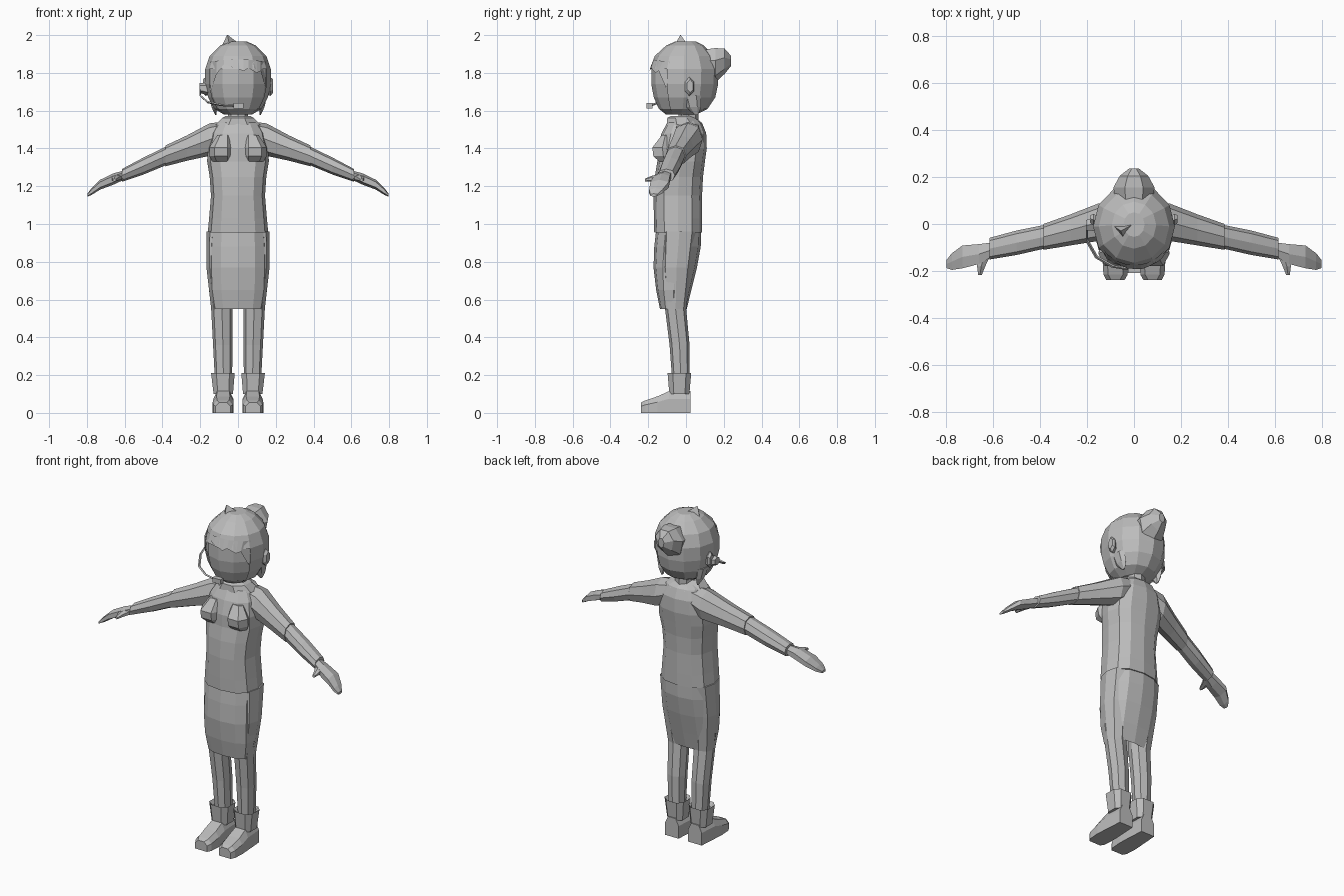
import bpy, bmesh, math
from mathutils import Vector

grey = bpy.data.materials.new("plain grey")
grey.diffuse_color = (0.5, 0.5, 0.5, 1)


def finish(name, bm, mirror=False):
    me = bpy.data.meshes.new(name)
    bm.to_mesh(me)
    bm.free()
    me.materials.append(grey)
    ob = bpy.data.objects.new(name, me)
    bpy.context.collection.objects.link(ob)
    if mirror:
        m = ob.modifiers.new("mirror", 'MIRROR')
        m.use_mirror_merge = False
    return ob


def oval(axis, pos, a, b, ra, rb, n, p=2.0, phase=0.0):
    """Closed super-ellipse ring on the plane axis = pos; a, b are the other two axes in order."""
    pts = []
    for i in range(n):
        t = 2 * math.pi * (i + phase) / n - math.pi / 2
        c, s = math.cos(t), math.sin(t)
        u = a + ra * math.copysign(abs(c) ** (2 / p), c)
        v = b + rb * math.copysign(abs(s) ** (2 / p), s)
        pts.append({'x': (pos, u, v), 'y': (u, pos, v), 'z': (u, v, pos)}[axis])
    return pts


def loft(name, rings, caps=(True, True), mirror=False, drop=None):
    bm = bmesh.new()
    vs = [[bm.verts.new(p) for p in r] for r in rings]
    n = len(vs[0])
    for r0, r1 in zip(vs, vs[1:]):
        for i in range(n):
            j = (i + 1) % n
            bm.faces.new((r0[i], r0[j], r1[j], r1[i]))
    if caps[0]:
        bm.faces.new(vs[0])
    if caps[1]:
        bm.faces.new(vs[-1])
    bmesh.ops.recalc_face_normals(bm, faces=bm.faces)
    if drop:
        gone = [f for f in bm.faces if drop(f.calc_center_median())]
        bmesh.ops.delete(bm, geom=gone, context='FACES')
    return finish(name, bm, mirror)


def stack(rows, n, p=2.0, phase=0.0, s=1.0):
    """Horizontal rings from rows of (z, half width, front y, back y)."""
    return [oval('z', z, 0, (f + b) / 2, hx * s, (b - f) / 2 * s, n, p, phase) for z, hx, f, b in rows]


def series(axis, rows, n, p=2.0, phase=0.0):
    return [oval(axis, *r, n, p, phase) for r in rows]


def block(name, lo, hi, mirror=False):
    bm = bmesh.new()
    bmesh.ops.create_cube(bm, size=1)
    for v in bm.verts:
        v.co = Vector([(l + h) / 2 + c * (h - l) for l, h, c in zip(lo, hi, v.co)])
    return finish(name, bm, mirror)


# head: hair shell with the face area opened, and the face inside it
head = [(1.967, .045, -.055, .05), (1.945, .095, -.105, .095), (1.89, .15, -.165, .145),
        (1.82, .174, -.192, .172), (1.74, .174, -.192, .17), (1.67, .158, -.178, .155),
        (1.61, .125, -.15, .115), (1.58, .075, -.11, .055)]
loft("hair", stack(head, 12),
     drop=lambda c: c.y < -.08 and abs(c.x) < .13 and c.z < 1.82)
loft("face", stack(head, 12, s=.955))


# fringe: zigzag strip following the front of the head
def front_y(x, z):
    for (z1, h1, f1, b1), (z0, h0, f0, b0) in zip(head, head[1:]):
        if z0 <= z <= z1:
            t = (z - z0) / (z1 - z0)
            h, f, b = h0 + (h1 - h0) * t, f0 + (f1 - f0) * t, b0 + (b1 - b0) * t
            return (f + b) / 2 - (b - f) / 2 * math.sqrt(max(0, 1 - (x / h) ** 2)) - .003


bm = bmesh.new()
zig = [(-.145, 1.70), (-.115, 1.79), (-.075, 1.845), (-.03, 1.83), (.03, 1.81), (.055, 1.825),
       (.1, 1.80), (.12, 1.81), (.145, 1.72)]
cols = [[bm.verts.new((x, front_y(x, h), h)) for h in (1.875 - abs(x) * .1, z)] for x, z in zig]
for a, b in zip(cols, cols[1:]):
    bm.faces.new((a[0], a[1], b[1], b[0]))
finish("fringe", bm)

# bun, top tuft, side locks
loft("hair_bun", series('y', [(.09, 0, 1.845, .08, .085), (.155, 0, 1.845, .09, .096),
                              (.205, 0, 1.865, .062, .07), (.237, 0, 1.865, .02, .03)], 7))
loft("hair_tuft", [[(-.085, -.01, 1.945), (-.045, -.06, 1.945), (.005, .005, 1.955)],
                   [(-.058, -.028, 2.0), (-.056, -.031, 2.0), (-.053, -.028, 2.0)]])
loft("side_lock", series('z', [(1.68, .135, .03, .022, .05), (1.62, .125, .04, .018, .04),
                               (1.578, .118, .055, .004, .01)], 6), mirror=True)

# ears and headset
loft("ear", series('x', [(.15, .015, 1.725, .02, .04), (.172, .018, 1.728, .028, .05),
                         (.186, .022, 1.73, .018, .035)], 6), mirror=True)
loft("headset_earpiece", series('x', [(-.16, .0, 1.715, .035, .035),
                                      (-.205, -.005, 1.72, .025, .025)], 6))
boom = [(-.20, -.01, 1.715), (-.20, -.07, 1.68), (-.16, -.14, 1.645), (-.09, -.18, 1.63), (0, -.195, 1.625)]
loft("headset_boom", [[(x + .005 * dx, y + .005 * dx, z + .006 * dz)
                       for dx, dz in ((-1, 0), (0, -1), (1, 0), (0, 1))] for x, y, z in boom])
block("microphone", (-.025, -.208, 1.612), (.028, -.178, 1.64))

# neck and collar
loft("neck", stack([(1.50, .06, -.05, .065), (1.62, .05, -.035, .065)], 8))
loft("collar", stack([(1.525, .13, -.11, .09), (1.562, .09, -.105, .055), (1.572, .07, -.085, .045),
                      (1.54, .055, -.055, .04)], 8, phase=.5), caps=(False, False))

# torso, with the jacket hem slightly outside the skirt
loft("jacket", stack([(1.555, .07, -.075, .06), (1.535, .11, -.10, .085), (1.48, .143, -.13, .107),
                      (1.40, .162, -.152, .11), (1.33, .163, -.152, .10), (1.25, .15, -.165, .09),
                      (1.15, .143, -.172, .085), (1.03, .153, -.17, .086), (.955, .16, -.168, .086)],
                     12, 2.5))
loft("chest", series('z', [(1.47, .075, -.11, .035, .02), (1.405, .09, -.125, .062, .06),
                           (1.36, .09, -.12, .062, .06), (1.33, .085, -.11, .05, .035)],
                     6, 2.4, .5), mirror=True)
loft("skirt", stack([(.97, .15, -.158, .08), (.88, .156, -.168, .078), (.77, .158, -.172, .058),
                     (.65, .153, -.158, .028), (.55, .136, -.138, .004)], 12, 2.5),
     caps=(True, False))

# legs run up along the outer sides of the skirt
loft("leg", series('z', [(.96, .10, -.035, .066, .09), (.77, .10, -.05, .067, .08),
                         (.55, .085, -.055, .057, .056), (.36, .08, -.034, .052, .053),
                         (.17, .077, -.027, .045, .046)], 8, 2.4), mirror=True)

# boots
loft("boot_cuff", series('z', [(.19, .08, -.033, .05, .05), (.212, .08, -.035, .066, .066),
                               (.10, .078, -.035, .054, .056)], 8, 3, .5), mirror=True)


def sole_ring(y, a, b, h):
    return [(a, y, 0), (b, y, 0), (b, y, h * .65), (b - .02, y, h), (a + .02, y, h), (a, y, h * .65)]


loft("boot_foot", [sole_ring(*r) for r in ((.025, .032, .122, .115), (-.09, .025, .13, .115),
                                           (-.15, .023, .134, .088), (-.215, .027, .13, .066),
                                           (-.238, .04, .118, .055))], mirror=True)

# arms
loft("upper_sleeve", series('x', [(.05, .01, 1.485, .075, .06), (.15, .008, 1.447, .08, .086),
                                  (.27, -.025, 1.402, .066, .067), (.385, -.055, 1.36, .055, .055)],
                            8, 2.3), mirror=True)
loft("lower_sleeve", series('x', [(.36, -.05, 1.37, .05, .05), (.50, -.08, 1.307, .052, .045),
                                  (.615, -.105, 1.257, .046, .034)], 8, 2.3), mirror=True)
loft("hand", series('x', [(.60, -.108, 1.26, .034, .024), (.66, -.128, 1.238, .048, .03),
                          (.73, -.14, 1.208, .055, .026), (.775, -.16, 1.172, .04, .018),
                          (.797, -.17, 1.153, .02, .008)], 6, 2.3), mirror=True)
loft("thumb", series('y', [(-.13, .635, 1.247, .03, .02), (-.18, .65, 1.24, .02, .016),
                           (-.217, .655, 1.232, .009, .008)], 6), mirror=True)
